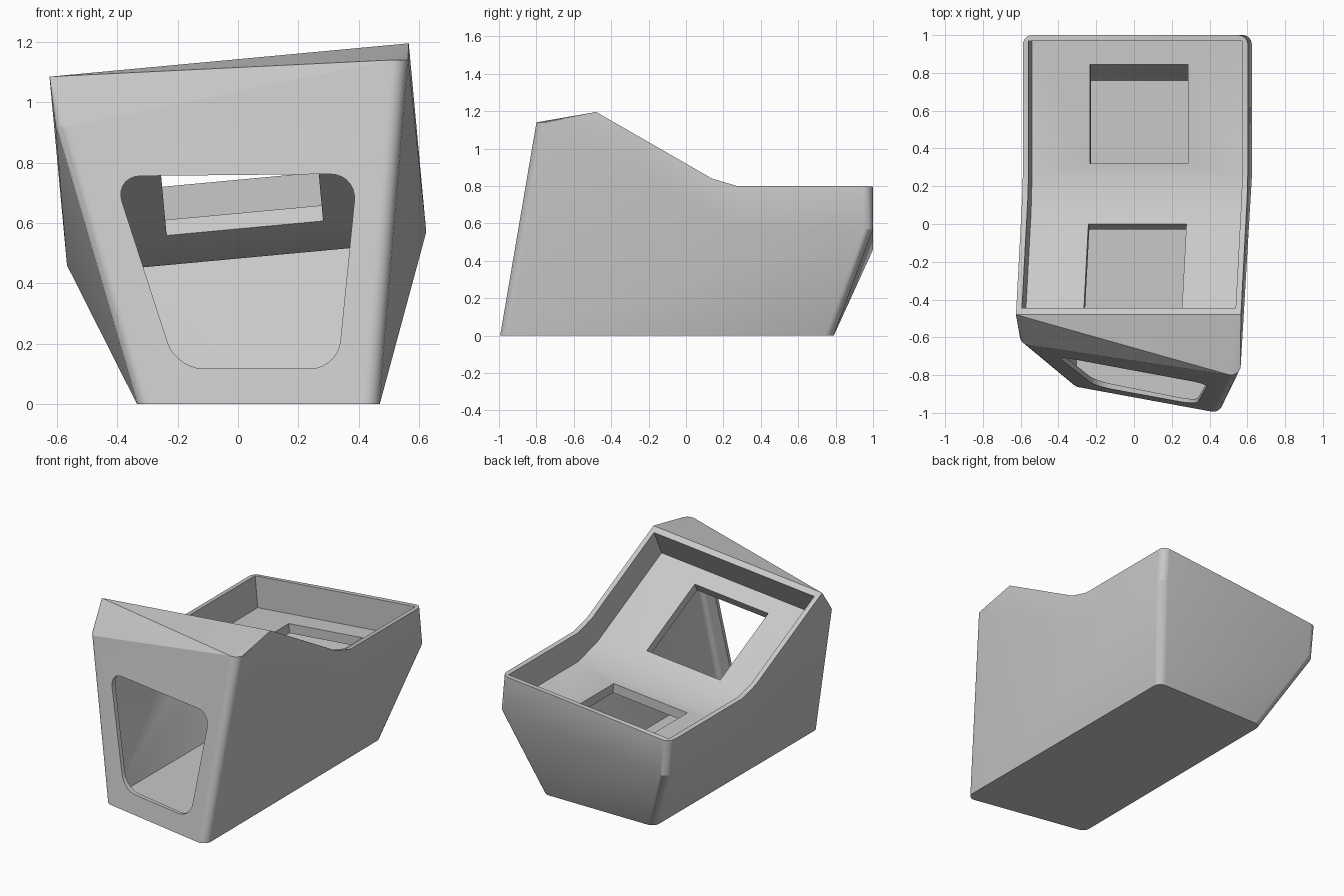
import bpy, bmesh, math
from mathutils import Vector, Matrix

if "Cube" in bpy.data.objects:
    bpy.data.objects.remove(bpy.data.objects["Cube"])

TILT = Matrix.Rotation(math.radians(-5.3), 4, 'Y')   # the tray leans sideways
U0, U1 = -0.522, 0.674                               # tray width in its own frame
RIDGE, BEND, FLAT = Vector((-0.48, 1.138)), Vector((0.14, 0.78)), Vector((0.275, 0.74))
A1 = math.atan2(RIDGE.y - BEND.y, BEND.x - RIDGE.x)  # ramp angle
A2 = math.atan2(BEND.y - FLAT.y, FLAT.x - BEND.x)    # bend angle
ALONG = Vector((-math.cos(A1), math.sin(A1)))        # up the ramp
NORMAL = Vector((math.sin(A1), math.cos(A1)))        # out of the ramp
FRONT = -100.6                                       # heading of the front face

grey = bpy.data.materials.new("light_grey")
grey.diffuse_color = (0.58, 0.58, 0.58, 1)
grey.use_nodes = True
grey.node_tree.nodes["Principled BSDF"].inputs["Base Color"].default_value = grey.diffuse_color


def finish(bm, name):
    bmesh.ops.recalc_face_normals(bm, faces=bm.faces)
    me = bpy.data.meshes.new(name)
    bm.to_mesh(me)
    bm.free()
    me.materials.append(grey)
    ob = bpy.data.objects.new(name, me)
    bpy.context.collection.objects.link(ob)
    return ob


def cut(ob, cutter):
    m = ob.modifiers.new("cut", 'BOOLEAN')
    m.operation, m.solver, m.object = 'DIFFERENCE', 'EXACT', cutter
    bpy.context.view_layer.objects.active = ob
    bpy.ops.object.modifier_apply(modifier=m.name)
    bpy.data.objects.remove(cutter)


def prism(name, u0, u1, poly):
    """Side profile swept across the tilted tray."""
    bm = bmesh.new()
    f = bm.faces.new([bm.verts.new((u0, p[0], p[1])) for p in poly])
    ext = bmesh.ops.extrude_face_region(bm, geom=[f])
    bmesh.ops.translate(bm, vec=(u1 - u0, 0, 0),
                        verts=[g for g in ext["geom"] if isinstance(g, bmesh.types.BMVert)])
    bm.transform(TILT)
    return finish(bm, name)


def above(depth, start, end):
    """Everything above the ramp and flat, lowered by depth."""
    m = (A1 + A2) / 2
    b = BEND - Vector((math.sin(m), math.cos(m))) * depth / math.cos((A1 - A2) / 2)
    c = FLAT - Vector((math.tan(A2 / 2), 1)) * depth
    top = RIDGE + ALONG * start
    low = top - NORMAL * depth
    return [low, b, c, (end, c.y), (end, 2), top + NORMAL * 1.0]


def tray(u, v, w):
    return TILT @ Vector((u, v, w))


def hull(name, inset, r):
    """Convex body from base to ridge, with rounded upright corners."""
    bm = bmesh.new()

    def corner(p, a, b, sx, sy):
        a, b = math.radians(a), math.radians(b)
        p = Vector(p) - Vector((sx, sy, 0)) * inset
        mid, half = (a + b) / 2, (b - a) / 2
        c = p - Vector((math.cos(mid), math.sin(mid), 0)) * r / math.cos(half)
        for i in range(7):
            t = a + (b - a) * i / 6
            bm.verts.new(c + Vector((math.cos(t), math.sin(t), 0)) * r)

    # base and front corners
    for p in ((0.47, -1.004, inset), (0.565, -0.81, 1.14)):
        corner(p, FRONT, 0, 1, -1)
    for p in ((-0.335, -0.856, inset), (-0.605, -0.632, 0.92)):
        corner(p, 180, 360 + FRONT, -1, -1)
    corner((0.465, 0.79, inset), 0, 90, 1, 1)
    corner((-0.33, 0.79, inset), 90, 180, -1, 1)
    # back corners of the tray
    for w in (0.51, 0.9):
        corner(tray(U1, 1.0, w if w < 0.6 else 0.74), 0, 90, 1, 1)
        corner(tray(U0, 1.0, w if w < 0.6 else 0.74), 90, 180, -1, 1)
    # side kinks and ridge
    for v, w in ((0.25, 0.51), (RIDGE.x, RIDGE.y)):
        for u in (U0 + inset, U1 - inset):
            bm.verts.new(tray(u, v, w))
    res = bmesh.ops.convex_hull(bm, input=bm.verts[:])
    junk = {g for g in res["geom_interior"] + res["geom_unused"]
            if isinstance(g, bmesh.types.BMVert) and g.is_valid}
    bmesh.ops.delete(bm, geom=list(junk), context='VERTS')
    bmesh.ops.dissolve_limit(bm, angle_limit=0.002, verts=bm.verts[:], edges=bm.edges[:])
    bmesh.ops.triangulate(bm, faces=bm.faces[:])
    return finish(bm, name)


# outer housing, cut along the rim profile
housing = hull("housing", 0, 0.05)
cut(housing, prism("rim_cutter", -1.5, 1.5, above(0, 0.4, 1.6)))

# hollow inside, below the tray floor
cavity = hull("cavity", 0.03, 0.03)
cut(cavity, prism("tray_block", -1.5, 1.5, above(0.26, 0.6, 1.6)))
cut(housing, cavity)

# tray recess
cut(housing, prism("recess", U0 + 0.03, U1 - 0.03, above(0.2, -0.04, 0.97)))

# square window in the ramp
m = (A1 + A2) / 2
ramp0 = Vector((0, BEND.y + BEND.x * math.tan(A1) - 0.2 / math.cos(A1)))
ramp1 = ramp0 + ALONG * 0.52
cut(housing, prism("ramp_window", -0.184, 0.337,
                   [ramp0 - NORMAL * 0.1, ramp0 + NORMAL * 0.1,
                    ramp1 + NORMAL * 0.1, ramp1 - NORMAL * 0.1]))

# square window in the flat floor
cut(housing, prism("floor_window", -0.184, 0.337,
                   [(0.32, 0.44), (0.845, 0.44), (0.845, 0.62), (0.32, 0.62)]))

# rounded opening in the front
bm = bmesh.new()
f = bm.faces.new([bm.verts.new((x, -1.3, z)) for x, z in
                  ((-0.205, 0.117), (0.33, 0.117), (0.395, 0.763), (-0.412, 0.755))])
bmesh.ops.bevel(bm, geom=bm.verts[:], offset=0.09, segments=7, profile=0.5, affect='VERTICES')
ext = bmesh.ops.extrude_face_region(bm, geom=bm.faces[:])
bmesh.ops.translate(bm, vec=(0, 0.72, 0),
                    verts=[g for g in ext["geom"] if isinstance(g, bmesh.types.BMVert)])
cut(housing, finish(bm, "front_opening"))

bpy.ops.object.select_all(action='DESELECT')
housing.select_set(True)
bpy.context.view_layer.objects.active = housing
bpy.ops.object.shade_smooth_by_angle(angle=math.radians(25))
